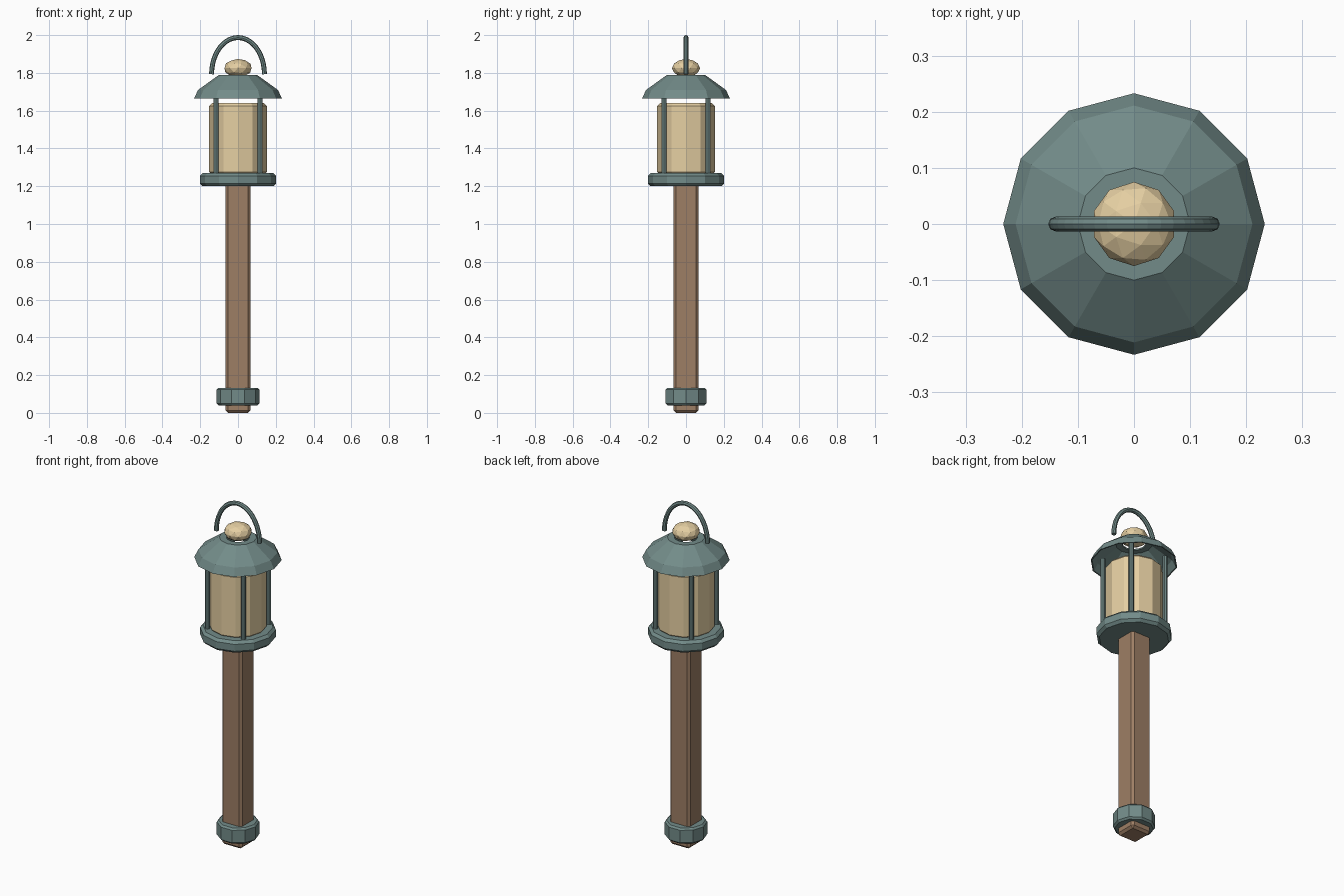
import bpy, bmesh, math

if "Cube" in bpy.data.objects:
    bpy.data.objects.remove(bpy.data.objects["Cube"])

def material(name, rgb):
    m = bpy.data.materials.new(name)
    m.diffuse_color = (*rgb, 1)
    m.use_nodes = True
    m.node_tree.nodes["Principled BSDF"].inputs["Base Color"].default_value = m.diffuse_color
    return m

METAL = material("green_metal", (0.17, 0.26, 0.25))
WOOD = material("wood", (0.34, 0.21, 0.13))
CREAM = material("cream", (0.78, 0.62, 0.36))

def lathe(name, profile, sides, mat, closed=True):
    """Revolve (radius, z) points around z; first corner on +x."""
    bm = bmesh.new()
    rings = []
    for r, z in profile:
        rings.append([bm.verts.new((r * math.cos(2 * math.pi * i / sides),
                                    r * math.sin(2 * math.pi * i / sides), z))
                      for i in range(sides)])
    pairs = list(zip(rings, rings[1:]))
    if closed:
        bm.faces.new(rings[0])
        bm.faces.new(rings[-1])
    else:
        pairs.append((rings[-1], rings[0]))
    for a, b in pairs:
        for i in range(sides):
            j = (i + 1) % sides
            bm.faces.new((a[i], a[j], b[j], b[i]))
    bmesh.ops.recalc_face_normals(bm, faces=bm.faces)
    me = bpy.data.meshes.new(name)
    bm.to_mesh(me)
    bm.free()
    me.materials.append(mat)
    ob = bpy.data.objects.new(name, me)
    bpy.context.collection.objects.link(ob)
    return ob

def bevelled_disc(name, r, z0, z1, b, sides, mat):
    return lathe(name, [(r - b, z0), (r, z0 + b), (r, z1 - b), (r - b, z1)], sides, mat)

# square wooden post with chamfered edges
bpy.ops.mesh.primitive_cube_add(size=1, location=(0, 0, 0.61))
post = bpy.context.object
post.name = "post"
post.scale = (0.13, 0.13, 1.22)
bpy.ops.object.transform_apply(location=False, rotation=False, scale=True)
bevel = post.modifiers.new("bevel", 'BEVEL')
bevel.width = 0.013
bevel.segments = 1
post.data.materials.append(WOOD)

# foot collar, lantern base and glass body
bevelled_disc("foot_collar", 0.113, 0.04, 0.133, 0.01, 10, METAL)
bevelled_disc("lantern_base", 0.202, 1.2, 1.27, 0.015, 12, METAL)
bevelled_disc("lantern_glass", 0.153, 1.26, 1.64, 0.016, 12, CREAM)

# four bars at the diagonals
for i in range(4):
    a = math.pi / 4 + i * math.pi / 2
    bar = lathe(f"bar_{i + 1}", [(0.014, 1.25), (0.014, 1.70)], 8, METAL)
    bar.location = (0.165 * math.cos(a), 0.165 * math.sin(a), 0)

# hollow roof shell, open at the top under the finial
lathe("roof", [(0.233, 1.665), (0.211, 1.71), (0.1, 1.79), (0.062, 1.79),
               (0.062, 1.782), (0.098, 1.782), (0.205, 1.705), (0.226, 1.665)],
      12, METAL, closed=False)

# flattened finial ball
bpy.ops.mesh.primitive_ico_sphere_add(subdivisions=2, radius=0.075, location=(0, 0, 1.825))
ball = bpy.context.object
ball.name = "finial"
ball.scale.z = 0.65
ball.data.materials.append(CREAM)

# arched carrying handle
curve = bpy.data.curves.new("handle", 'CURVE')
curve.dimensions = '3D'
curve.bevel_depth = 0.013
curve.bevel_resolution = 2
curve.use_fill_caps = True
spline = curve.splines.new('POLY')
N = 20
spline.points.add(N)
for i in range(N + 1):
    t = math.pi * i / N
    spline.points[i].co = (0.14 * math.cos(t), 0, 1.793 + 0.194 * math.sin(t), 1)
spline.use_smooth = False
curve.materials.append(METAL)
bpy.context.collection.objects.link(bpy.data.objects.new("handle", curve))
